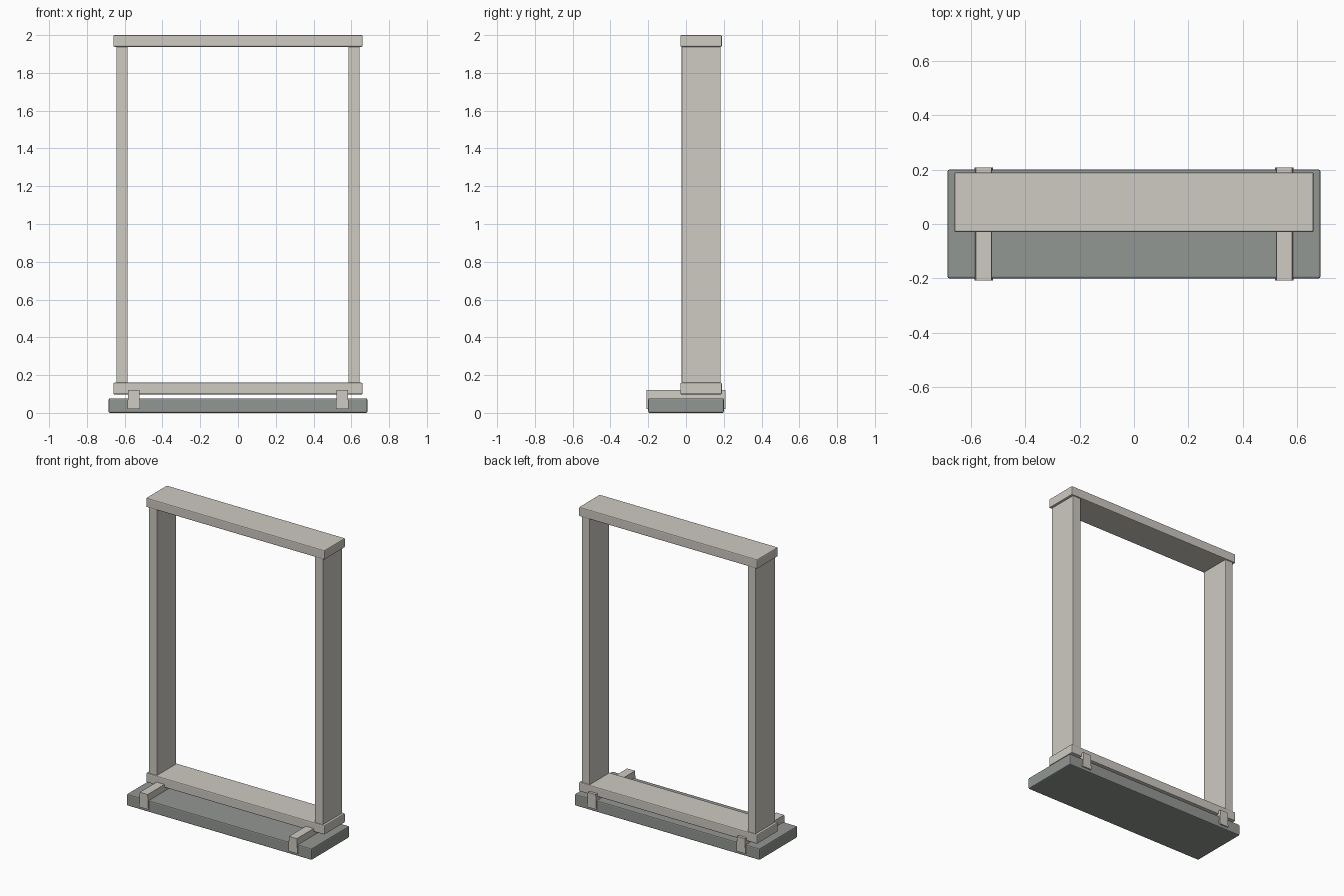
import bpy, bmesh

if "Cube" in bpy.data.objects:
    bpy.data.objects.remove(bpy.data.objects["Cube"])


def material(name, color):
    m = bpy.data.materials.new(name)
    m.diffuse_color = (*color, 1)
    m.use_nodes = True
    m.node_tree.nodes["Principled BSDF"].inputs["Base Color"].default_value = m.diffuse_color
    return m


cream = material("cream", (0.62, 0.59, 0.54))
slate = material("slate", (0.29, 0.31, 0.29))


def box(name, x, y, z, mat, bevel=0.0, taper=1.0):
    """Box from (min, max) ranges; taper narrows the top in x."""
    bm = bmesh.new()
    bmesh.ops.create_cube(bm, size=1)
    for v in bm.verts:
        k = taper if v.co.z > 0 else 1.0
        v.co.x = (x[0] + x[1]) / 2 + v.co.x * (x[1] - x[0]) * k
        v.co.y = (y[0] + y[1]) / 2 + v.co.y * (y[1] - y[0])
        v.co.z = (z[0] + z[1]) / 2 + v.co.z * (z[1] - z[0])
    mesh = bpy.data.meshes.new(name)
    bm.to_mesh(mesh)
    bm.free()
    ob = bpy.data.objects.new(name, mesh)
    bpy.context.collection.objects.link(ob)
    mesh.materials.append(mat)
    if bevel:
        mod = ob.modifiers.new("edge_bevel", 'BEVEL')
        mod.width = bevel
        mod.segments = 2
    return ob


# Plinth
box("base", (-0.685, 0.685), (-0.2, 0.2), (0, 0.077), slate, 0.007)

# Top and bottom rails of the frame
for name, z in (("bottom_rail", (0.098, 0.16)), ("top_rail", (1.938, 2.0))):
    box(name, (-0.66, 0.66), (-0.03, 0.19), z, cream, 0.006)

# Side posts and the clips across the base, on both sides
for side, s in (("left", -1), ("right", 1)):
    cx = s * 0.614
    box(side + "_post", (cx - 0.03, cx + 0.03), (-0.023, 0.183),
        (0.155, 1.945), cream, 0.003)
    cx = s * 0.552
    box(side + "_clip", (cx - 0.034, cx + 0.034), (-0.208, 0.208),
        (0.02, 0.12), cream, 0, 0.86)
